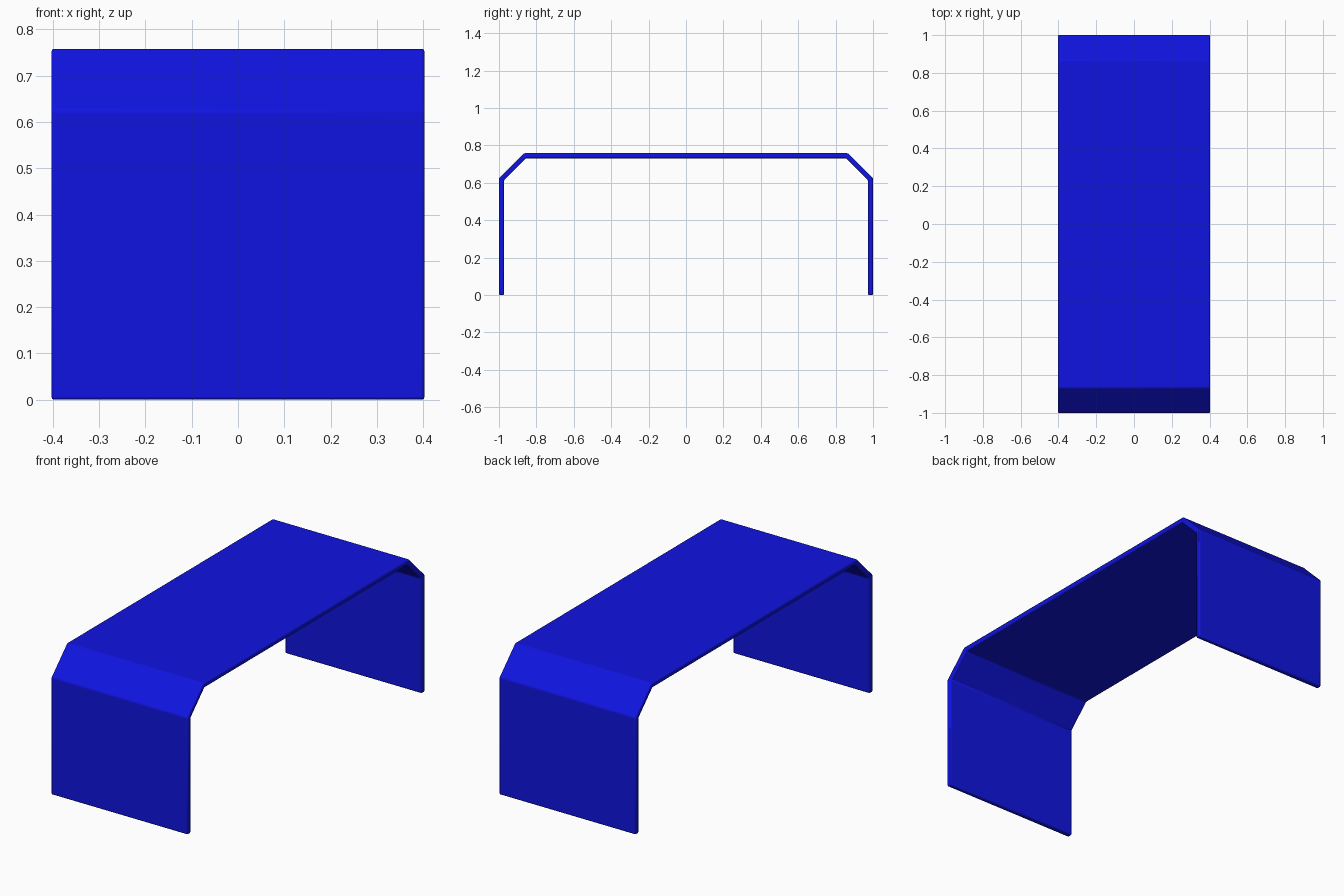
import bpy, bmesh, math

if "Cube" in bpy.data.objects:
    bpy.data.objects.remove(bpy.data.objects["Cube"])

HALF_W, HALF_L, H, T = 0.403, 1.0, 0.758, 0.027
CHAMFER = 0.133


def half_profile(inset):
    # leg foot, leg top, top-panel end on the +y side, offset inward by inset
    k = inset * math.tan(math.radians(22.5))
    return [(HALF_L - inset, 0.0),
            (HALF_L - inset, H - CHAMFER - k),
            (HALF_L - CHAMFER - k, H - inset)]


def full_profile(inset):
    half = half_profile(inset)
    return half + [(-y, z) for y, z in reversed(half)]


# Bent sheet: one strip of quads between outer and inner outline, extruded in x
bm = bmesh.new()
outer = [bm.verts.new((-HALF_W, y, z)) for y, z in full_profile(0)]
inner = [bm.verts.new((-HALF_W, y, z)) for y, z in full_profile(T)]
faces = [bm.faces.new((outer[i], outer[i + 1], inner[i + 1], inner[i]))
         for i in range(len(outer) - 1)]
ext = bmesh.ops.extrude_face_region(bm, geom=faces, use_keep_orig=True)
moved = [g for g in ext["geom"] if isinstance(g, bmesh.types.BMVert)]
bmesh.ops.translate(bm, verts=moved, vec=(2 * HALF_W, 0, 0))
bmesh.ops.recalc_face_normals(bm, faces=bm.faces)

mesh = bpy.data.meshes.new("bent_table")
bm.to_mesh(mesh)
bm.free()
table = bpy.data.objects.new("bent_table", mesh)
bpy.context.collection.objects.link(table)

# Softly eased edges and bends
bevel = table.modifiers.new("eased_edges", "BEVEL")
bevel.width = 0.006
bevel.segments = 2
bevel.limit_method = 'ANGLE'
bevel.angle_limit = math.radians(30)

# Blue finish
blue = bpy.data.materials.new("blue_finish")
blue.diffuse_color = (0.005, 0.007, 0.75, 1)
blue.use_nodes = True
blue.node_tree.nodes["Principled BSDF"].inputs["Base Color"].default_value = blue.diffuse_color
mesh.materials.append(blue)

bpy.context.view_layer.objects.active = table
table.select_set(True)
bpy.ops.object.shade_smooth_by_angle(angle=math.radians(35))
